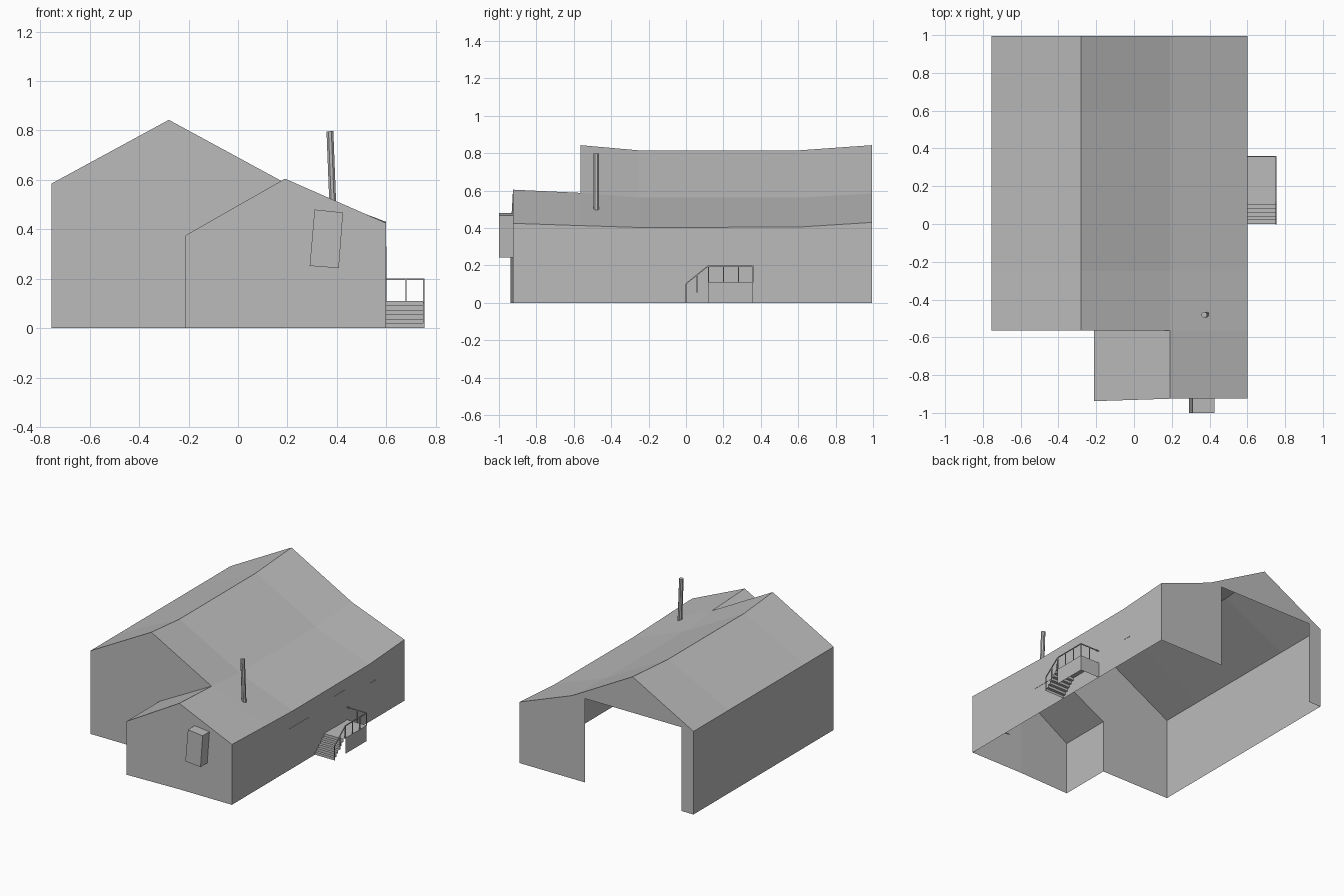
import bpy, bmesh, math
from mathutils import Vector

if "Cube" in bpy.data.objects:
    bpy.data.objects.remove(bpy.data.objects["Cube"])

grey = bpy.data.materials.new("plain grey")
grey.diffuse_color = (0.5, 0.5, 0.5, 1)
grey.use_nodes = True
grey.node_tree.nodes["Principled BSDF"].inputs["Base Color"].default_value = grey.diffuse_color


def make(name, polys):
    """Mesh object from a list of polygons, welded into one sheet."""
    bm = bmesh.new()
    for p in polys:
        bm.faces.new([bm.verts.new(c) for c in p])
    bmesh.ops.remove_doubles(bm, verts=bm.verts, dist=0.0005)
    bmesh.ops.recalc_face_normals(bm, faces=bm.faces)
    me = bpy.data.meshes.new(name)
    bm.to_mesh(me)
    bm.free()
    me.materials.append(grey)
    ob = bpy.data.objects.new(name, me)
    bpy.context.collection.objects.link(ob)
    return ob


def strip(a, b):
    """Quads between two matching paths."""
    return [(a[i], a[i + 1], b[i + 1], b[i]) for i in range(len(a) - 1)]


def prism(name, ring, offset):
    """Closed solid: a flat outline pushed along an offset."""
    off = Vector(offset)
    a = [Vector(p) for p in ring]
    b = [p + off for p in a]
    make(name, [a, b] + strip(a + a[:1], b + b[:1]))


def box(name, lo, hi):
    (x0, y0, z0), (x1, y1, z1) = lo, hi
    prism(name, [(x0, y0, z0), (x1, y0, z0), (x1, y1, z0), (x0, y1, z0)], (0, 0, z1 - z0))


def bar(name, p, q, r, sides=4):
    """Straight bar between two points."""
    p, q = Vector(p), Vector(q)
    d = q - p
    rot = d.to_track_quat('Z', 'Y')
    ring = [p + rot @ Vector((r * math.cos(t), r * math.sin(t), 0))
            for t in [math.tau * (i + 0.5) / sides for i in range(sides)]]
    prism(name, ring, d)


# Main levels
L, R, RIDGE, MID, ELL = -0.755, 0.6, -0.28, 0.19, -0.213
YF, YE, YB = -0.565, -0.925, 0.995

# Sagging roof lines, front to back
ys = (YF, -0.25, 0.6, YB)
left_eave = [(L, y, 0.585) for y in ys]
ridge = [(RIDGE, y, z) for y, z in zip(ys, (0.843, 0.815, 0.815, 0.843))]
mid = [(MID, y, z) for y, z in zip(ys, (0.588, 0.562, 0.562, 0.585))]
right_eave = [(R, y, z) for y, z in zip(ys, (0.413, 0.403, 0.405, 0.43))]
ell_peak, ell_right = (MID, YE, 0.605), (R, YE, 0.425)
ell_left, ell_back = (ELL, YE - 0.013, 0.375), (ELL, YF, 0.375)
mid_all, eave_all = [ell_peak] + mid, [ell_right] + right_eave

make("roof", strip(left_eave, ridge) + strip(ridge, mid) + strip(mid_all, eave_all)
     + [(ell_left, ell_peak, mid[0], ell_back)])


def ground(p):
    return (p[0], p[1], 0)


# Walls, open below
make("left_wall", [(ground(left_eave[0]), ground(left_eave[-1]), left_eave[-1], left_eave[0])])
make("right_wall", strip([ground(p) for p in eave_all], eave_all))
make("wing_left_wall", [(ground(ell_left), ground(ell_back), ell_back, ell_left)])
make("main_front_wall", [(ground(left_eave[0]), left_eave[0], ridge[0], mid[0],
                          ell_back, ground(ell_back))])
make("wing_front_wall", [(ground(ell_left), ell_left, ell_peak, ground(ell_peak)),
                         (ground(ell_peak), ell_peak, ell_right, ground(ell_right))])

# Back wall with the large opening
a, b, top = -0.66, 0.09, 0.59
make("back_wall", [[(x, YB, z) for x, z in
                    ((R, 0), (R, 0.43), (MID, 0.585), (RIDGE, 0.843), (L, 0.585), (L, 0),
                     (a, 0), (a, top), (b, top), (b, 0))]])

# Door and windows on the right wall
for name, y0, y1, z0, z1 in (("door", 0.21, 0.33, 0.11, 0.33),
                             ("long_window", -0.29, -0.07, 0.20, 0.29),
                             ("small_window", 0.61, 0.68, 0.17, 0.27)):
    box(name, (R - 0.002, y0, z0), (R + 0.002, y1, z1))

# Crooked box on the front wall
prism("wall_box", [(x, -1.0, z) for x, z in
                   ((0.31, 0.48), (0.425, 0.468), (0.408, 0.243), (0.29, 0.252))], (0, 0.08, 0))

# Leaning chimney pipe
bar("chimney", (0.384, -0.48, 0.49), (0.372, -0.48, 0.797), 0.015, 8)

# Porch platform, open below, and a thin zigzag stair
X, Y0, Y1, H, N = 0.752, 0.12, 0.357, 0.11, 6
make("porch_platform", [((R, Y0, H), (X, Y0, H), (X, Y1, H), (R, Y1, H)),
                        ((X, Y0, 0), (X, Y1, 0), (X, Y1, H), (X, Y0, H)),
                        ((R, Y1, 0), (X, Y1, 0), (X, Y1, H), (R, Y1, H))])
path = [(0.0, 0.0)]
for i in range(N):
    path += [(Y0 * i / N, H * (i + 1) / N), (Y0 * (i + 1) / N, H * (i + 1) / N)]
make("porch_steps", strip([(R, y, z) for y, z in path], [(X, y, z) for y, z in path]))

# Railing
r, T = 0.004, 0.198
bar("stair_rail", (X, 0, 0.102), (X, Y0, T), r)
bar("side_rail", (X, Y0, T), (X, Y1, T), r)
bar("back_rail", (R, Y1, T), (X, Y1, T), r)
for px, py, z0, z1 in ((X, 0.0, 0, 0.102), (X, 0.06, 0.055, 0.15), (X, Y0, H, T),
                       (X, 0.2, H, T), (X, 0.28, H, T), (X, Y1, H, T), (0.68, Y1, H, T)):
    bar("rail_post", (px, py, z0), (px, py, z1), r)
